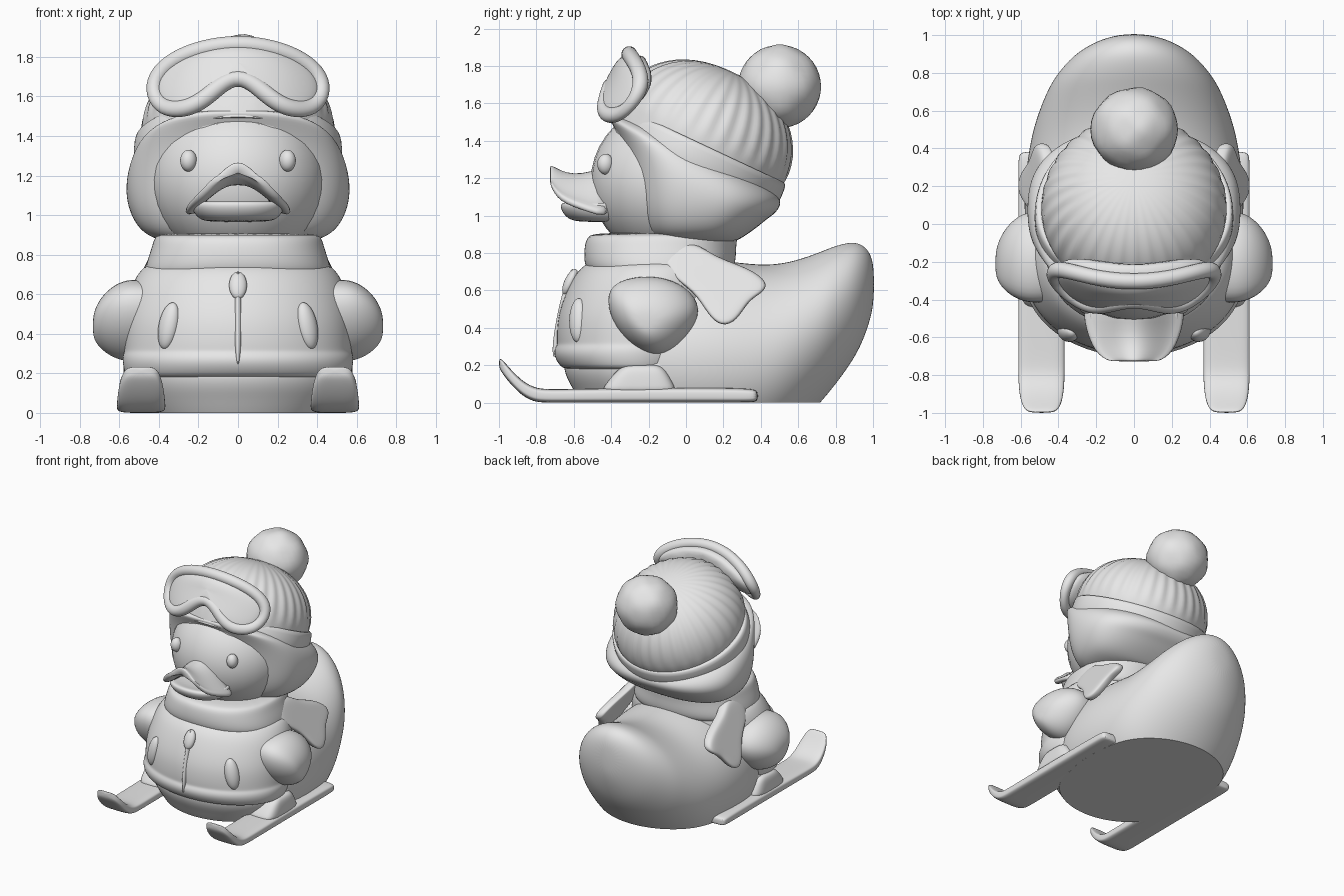
import bpy, bmesh, math
from mathutils import Vector, Matrix

cube = bpy.data.objects.get("Cube")
if cube:
    bpy.data.objects.remove(cube, do_unlink=True)

grey = bpy.data.materials.new("plain_grey")
grey.use_nodes = True
grey.diffuse_color = (0.8, 0.8, 0.8, 1)
for node in grey.node_tree.nodes:
    if node.type == 'BSDF_PRINCIPLED':
        node.inputs["Base Color"].default_value = grey.diffuse_color


def finish(name, bm, subsurf=0, angle=50):
    bmesh.ops.recalc_face_normals(bm, faces=bm.faces)
    mesh = bpy.data.meshes.new(name)
    bm.to_mesh(mesh)
    bm.free()
    mesh.materials.append(grey)
    ob = bpy.data.objects.new(name, mesh)
    bpy.context.collection.objects.link(ob)
    bpy.ops.object.select_all(action='DESELECT')
    ob.select_set(True)
    bpy.context.view_layer.objects.active = ob
    if subsurf:
        mod = ob.modifiers.new("Smooth", 'SUBSURF')
        mod.levels = mod.render_levels = subsurf
        for poly in mesh.polygons:
            poly.use_smooth = True
    else:
        bpy.ops.object.shade_smooth_by_angle(angle=math.radians(angle))
    return ob


def loft(name, rings, subsurf=2, loop=False):
    """Skin a list of equal-length point rings."""
    bm = bmesh.new()
    rows = [[bm.verts.new(p) for p in ring] for ring in rings]
    n = len(rows[0])
    pairs = list(zip(rows, rows[1:])) + ([(rows[-1], rows[0])] if loop else [])
    for a, b in pairs:
        for i in range(n):
            j = (i + 1) % n
            bm.faces.new((a[i], a[j], b[j], b[i]))
    if not loop:
        bm.faces.new(rows[0])
        bm.faces.new(rows[-1])
    return finish(name, bm, subsurf)


def cut_at_ground(ob):
    """Slice the active part flat at z = 0, leaving a sharp rim."""
    bpy.ops.object.modifier_apply(modifier="Smooth")
    bm = bmesh.new()
    bm.from_mesh(ob.data)
    cut = bmesh.ops.bisect_plane(bm, geom=bm.verts[:] + bm.edges[:] + bm.faces[:],
                                 plane_co=(0, 0, 0), plane_no=(0, 0, -1), clear_outer=True)
    bmesh.ops.contextual_create(bm, geom=[g for g in cut["geom_cut"]
                                          if isinstance(g, bmesh.types.BMEdge)])
    bm.to_mesh(ob.data)
    bm.free()
    bpy.ops.object.shade_smooth_by_angle(angle=math.radians(35))


def oval(rx, ry, n=28, p=2.0):
    """Superellipse points in a plane."""
    pts = []
    for i in range(n):
        a = 2 * math.pi * i / n
        c, s = math.cos(a), math.sin(a)
        pts.append((rx * math.copysign(abs(c) ** (2 / p), c),
                    ry * math.copysign(abs(s) ** (2 / p), s)))
    return pts


def layer(z, front, back, w, p=2.0, cx=0, tilt=0):
    """Near-horizontal ring from its front and back y and half width."""
    ring = [(cx + x, (front + back) / 2 + y) for x, y in oval(w, (back - front) / 2, p=p)]
    return [(x, y, z - tilt * (y - .08)) for x, y in ring]


def slice_y(y, low, high, w, p=2.0, cx=0):
    """Ring facing along y."""
    return [(cx + x, y, (low + high) / 2 + z) for x, z in oval(w, (high - low) / 2, p=p)]


def ball(name, loc, size, rot=(0, 0, 0)):
    bm = bmesh.new()
    bmesh.ops.create_uvsphere(bm, u_segments=32, v_segments=20, radius=1)
    turn = Matrix.Identity(4)
    for angle, axis in zip(rot, 'XYZ'):
        turn = Matrix.Rotation(math.radians(angle), 4, axis) @ turn
    bm.transform(Matrix.Translation(loc) @ turn @ Matrix.Diagonal((*size, 1)))
    return finish(name, bm)


# Duck body with upturned tail
cut_at_ground(loft("tail_body", [slice_y(*r) for r in (
    (-.45, -.1, .5, .4), (-.2, -.25, .7, .55), (0, -.3, .76, .585), (.2, -.3, .765, .585),
    (.4, -.27, .735, .56), (.55, -.18, .75, .525), (.7, -.025, .8, .465), (.78, .07, .835, .42),
    (.87, .19, .86, .345), (.93, .29, .855, .27), (.98, .42, .815, .17), (1.006, .54, .73, .06))]))
cut_at_ground(loft("belly", [layer(*r) for r in (
    (-.1, -.5, .3, .43), (0, -.57, .3, .49), (.08, -.61, .3, .535),
    (.16, -.66, .3, .565), (.3, -.66, .25, .56))]))

# Jacket with hem and zip
loft("jacket", [layer(*r) for r in (
    (.17, -.63, .1, .55), (.19, -.675, .12, .575), (.25, -.71, .15, .588), (.29, -.705, .16, .587),
    (.31, -.69, .16, .578), (.34, -.695, .18, .58), (.45, -.69, .2, .58), (.55, -.66, .23, .565),
    (.65, -.615, .25, .54), (.72, -.57, .25, .5), (.78, -.48, .2, .43))])
ball("zip", (0, -.655, .48), (.018, .03, .24), (-12, 0, 0))
ball("zip_pull", (0, -.62, .645), (.045, .03, .075), (-25, 0, 0))

# Scarf collar
loft("scarf", [layer(*r, 2.3) for r in (
    (.68, -.48, .2, .44), (.7, -.53, .25, .475), (.76, -.55, .27, .465),
    (.84, -.545, .27, .437), (.89, -.53, .28, .425), (.91, -.48, .26, .39))])

# Paired parts: scarf ends, arms, pockets, skis, boots, eyes
flap = ((-.12, .84), (.05, .86), (.15, .775), (.33, .72), (.44, .64), (.4, .585),
        (.33, .55), (.27, .44), (.19, .41), (.12, .47), (.05, .6), (-.12, .7))
mitt = ((-.42, .61), (-.31, .665), (-.15, .675), (0, .62), (.085, .5), (.01, .36),
        (-.09, .27), (-.2, .25), (-.33, .34), (-.41, .47))
cy = sum(p[0] for p in flap) / len(flap)
cz = sum(p[1] for p in flap) / len(flap)
for s, side in ((1, "left"), (-1, "right")):
    rings = []
    for inset, off in ((.5, -.04), (.95, -.04), (1.03, -.02), (1.03, .02), (.95, .04), (.5, .04)):
        ring = []
        for y, z in flap:
            y, z = cy + (y - cy) * inset, cz + (z - cz) * inset
            ring.append((s * (.38 + .48 * (.85 - z) + off), y, z))
        rings.append(ring)
    loft(side + "_scarf_end", rings)

    # Arm swelling outward from the shoulder to a blunt tip
    loft(side + "_arm", [[(s * x, -.22 + (y + .22) * k, .43 + (z - .43) * k) for y, z in mitt]
                         for x, k in ((.3, .9), (.44, 1), (.54, 1.04), (.61, .95),
                                      (.67, .76), (.715, .5), (.735, .22))])
    ball(side + "_pocket", (s * .35, -.575, .44), (.055, .045, .12), (-8, s * -8, s * 40))
    loft(side + "_ski", [slice_y(*r, 4, s * .49) for r in (
        (-1, .19, .235, .055), (-.985, .16, .235, .088), (-.94, .1, .18, .11),
        (-.87, .03, .11, .12), (-.8, 0, .075, .123), (-.72, 0, .07, .123),
        (-.3, 0, .08, .123), (.2, 0, .08, .123), (.36, 0, .075, .123), (.385, .01, .06, .11))])
    loft(side + "_boot", [layer(*r, 4, s * .49) for r in (
        (.04, -.46, -.04, .115), (.09, -.44, -.06, .115), (.15, -.39, -.09, .11),
        (.19, -.35, -.12, .1), (.205, -.3, -.16, .07))])
    ball(side + "_eye", (s * .25, -.43, 1.275), (.042, .045, .055), (0, 0, s * 25))

# Head, open bill
ball("face", (0, -.08, 1.18), (.45, .43, .42))
upper = []
for y, edge, peak, w in ((-.4, 1.02, 1.26, .27), (-.48, 1.03, 1.25, .275), (-.56, 1.06, 1.225, .26),
                         (-.64, 1.09, 1.23, .23), (-.69, 1.125, 1.255, .195),
                         (-.72, 1.17, 1.27, .15), (-.728, 1.2, 1.265, .12)):
    steps = [i / 6 - 1 for i in range(13)]
    rise = lambda t: edge + (peak - edge) * (.5 + .5 * math.cos(math.pi * t)) ** .8
    thick = .07 if y > -.7 else .05
    upper.append([(w * t, y, rise(t)) for t in steps] +
                 [(w * t * .96, y, rise(t) - thick * (1.1 - .6 * abs(t))) for t in reversed(steps)])
loft("upper_bill", upper, 1)
loft("lower_bill", [layer(*r, 2.2) for r in (
    (.965, -.57, -.3, .15), (.98, -.63, -.3, .2), (1.02, -.665, -.3, .23),
    (1.06, -.675, -.3, .24), (1.075, -.65, -.3, .22), (1.05, -.58, -.3, .15))])

# Fur-lined lower hat with ear flaps, its top following the strap
loft("fur_hat", [layer(*r[:4], 2.6, 0, r[4]) for r in (
    (.85, -.1, .24, .28, 0), (.875, -.2, .29, .42, 0), (.92, -.25, .34, .495, .05),
    (.99, -.285, .39, .54, .15), (1.07, -.3, .435, .565, .25), (1.15, -.32, .475, .57, .36),
    (1.22, -.355, .5, .555, .43), (1.27, -.4, .51, .525, .47), (1.3, -.42, .5, .485, .47),
    (1.36, -.3, .4, .38, .47))])

# Tilted knitted crown
side_axis = Vector((0, .905, -.425))
up_axis = Vector((0, .425, .905))
centre = Vector((0, .08, 1.4))


def tilted(x, u, n):
    return centre + Vector((x, 0, 0)) + side_axis * u + up_axis * n


crown = [[tilted(x, u, -.12) for x, u in oval(.48, .48, 192)]]
for k in range(15):
    t = math.radians(6.2 * k)
    ring = []
    for i, (x, u) in enumerate(oval(.49, .5, 192)):
        rib = 1 + .012 * math.cos(2 * math.pi * i / 192 * 32) * math.sin(2 * t) ** .5
        r = math.cos(t) ** .87 * rib
        ring.append(tilted(x * r, u * r, .405 * math.sin(t)))
    crown.append(ring)
loft("knitted_crown", crown, 0)
pom = ball("pom_pom", (0, .5, 1.69), (.232, .222, .222))
for v in pom.data.vertices:
    x, y, z = v.co
    v.co += v.normal * .007 * math.sin(28 * x) * math.sin(26 * y + 1) * math.sin(27 * z)

# Goggle strap, tucked in at the front behind the goggles
loft("goggle_strap", [[tilted(x, u if u > 0 else u * .88, n)
                       for x, u in oval(.505 + d, .495 + d, 48)] for n, d in (
    (-.16, -.04), (-.165, .012), (-.145, .025), (-.03, .022), (-.01, .01), (-.012, -.04))],
    1, loop=True)


# Goggles wrapped around the brow
def on_visor(x, z, off=0):
    return (x, -.5 + .55 * (z - 1.55) + .95 * x * x + off, z)


half = ((.09, 1.66), (.18, 1.575), (.28, 1.53), (.38, 1.54), (.43, 1.61),
        (.42, 1.7), (.33, 1.785), (.18, 1.845))
outline = [(0, 1.705)] + list(half) + [(0, 1.87)] + [(-x, z) for x, z in reversed(half)]
lens = []
for k, off in ((.8, .14), (.95, .07), (1, 0), (.85, -.015), (.6, -.025), (.3, -.025), (.05, -.025)):
    lens.append([on_visor(x * k, 1.78 + (z - 1.78) * k, off) for x, z in outline])
loft("goggle_lens", lens)

frame_rings = []
for i, (x, z) in enumerate(outline):
    (x0, z0), (x1, z1) = outline[i - 1], outline[(i + 1) % len(outline)]
    out = Vector((z1 - z0, 0, x0 - x1)).normalized()
    base = Vector(on_visor(x, z, .015))
    frame_rings.append([base + out * a + Vector((0, b, 0)) for a, b in oval(.047, .045, 10)])
loft("goggle_frame", frame_rings, 2, loop=True)
